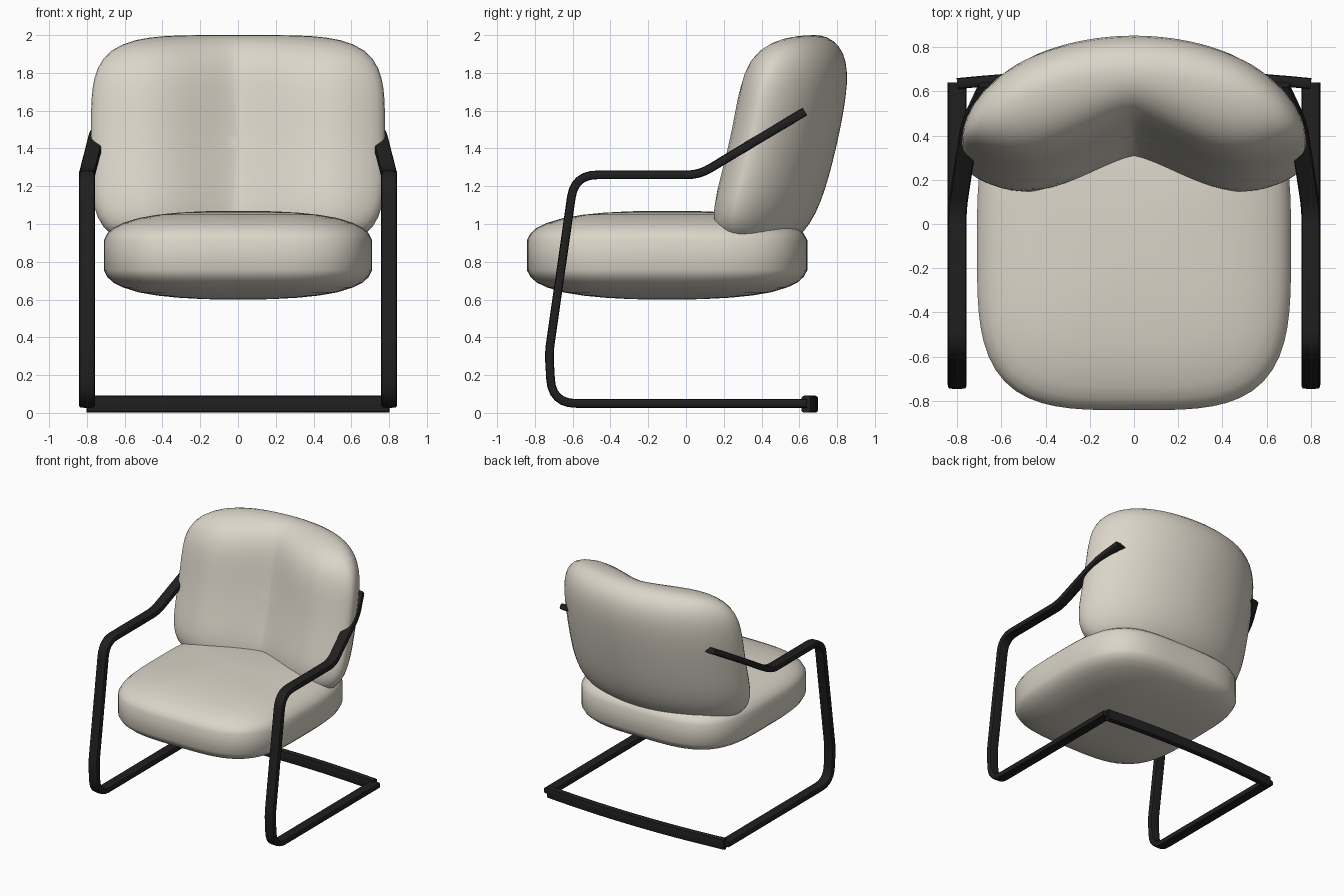
import bpy, bmesh, math
from mathutils import Vector

cube = bpy.data.objects.get("Cube")
if cube:
    bpy.data.objects.remove(cube, do_unlink=True)


def material(name, color, rough):
    m = bpy.data.materials.new(name)
    m.use_nodes = True
    m.diffuse_color = color
    bsdf = m.node_tree.nodes["Principled BSDF"]
    bsdf.inputs["Base Color"].default_value = color
    bsdf.inputs["Roughness"].default_value = rough
    return m


cream = material("cream upholstery", (0.71, 0.665, 0.58, 1), 0.8)
black = material("black metal", (0.014, 0.014, 0.014, 1), 0.5)


def finish(bm, name, mat, angle):
    bmesh.ops.recalc_face_normals(bm, faces=bm.faces)
    mesh = bpy.data.meshes.new(name)
    bm.to_mesh(mesh)
    bm.free()
    mesh.materials.append(mat)
    ob = bpy.data.objects.new(name, mesh)
    bpy.context.collection.objects.link(ob)
    bpy.ops.object.select_all(action='DESELECT')
    ob.select_set(True)
    bpy.context.view_layer.objects.active = ob
    bpy.ops.object.shade_smooth_by_angle(angle=math.radians(angle))
    return ob


def bridge(bm, rings):
    """Join consecutive closed loops of vertices with quads."""
    for a, b in zip(rings, rings[1:]):
        n = len(a)
        for i in range(n):
            j = (i + 1) % n
            bm.faces.new((a[i], a[j], b[j], b[i]))


def squircle(count, power):
    """Unit rounded square."""
    pts = []
    for i in range(count):
        t = 2 * math.pi * i / count
        c, s = math.cos(t), math.sin(t)
        r = (abs(c) ** power + abs(s) ** power) ** (-1 / power)
        pts.append((r * c, r * s))
    return pts


def cushion(name, power, layers, place):
    """Pillow made of scaled squircles; place(u, v, depth) gives a position."""
    bm = bmesh.new()
    outline = squircle(80, power)
    rings = [[bm.verts.new(place(s * u, s * v, d)) for u, v in outline]
             for s, d in layers]
    bridge(bm, rings)
    for ring, (s, d) in ((rings[0], layers[0]), (rings[-1], layers[-1])):
        tip = bm.verts.new(place(0, 0, d))
        for i in range(len(ring)):
            bm.faces.new((ring[i], ring[(i + 1) % len(ring)], tip))
    return finish(bm, name, cream, 50)


def rounded_path(points, radius, steps=6):
    """Replace inner corners with smooth bends."""
    pts = [Vector(p) for p in points]
    out = [pts[0]]
    for a, p, b, r in zip(pts, pts[1:], pts[2:], radius):
        start = p + (a - p).normalized() * r
        end = p + (b - p).normalized() * r
        for i in range(steps + 1):
            t = i / steps
            out.append(start * (1 - t) ** 2 + p * 2 * t * (1 - t) + end * t ** 2)
    return out + [pts[-1]]


def sweep(name, path, side, width, thick):
    """Sweep a rounded flat bar, keeping its width along the side axis."""
    bm = bmesh.new()
    side = Vector(side)
    rings = []
    for i, p in enumerate(path):
        before = (p - path[i - 1]).normalized() if i else Vector()
        after = (path[i + 1] - p).normalized() if i + 1 < len(path) else Vector()
        up = (before + after).cross(side).normalized()
        rings.append([bm.verts.new(p + side * u * width / 2 + up * v * thick / 2)
                      for u, v in squircle(16, 5)])
    bridge(bm, rings)
    bm.faces.new(rings[0])
    bm.faces.new(rings[-1])
    return finish(bm, name, black, 40)


# Seat: domed above and below a straight side band
half = [(0.15, 0.235), (0.3, 0.231), (0.45, 0.225), (0.6, 0.214), (0.74, 0.197),
        (0.86, 0.17), (0.93, 0.145), (0.975, 0.115), (1, 0.08)]
cushion("seat", 3.6, half + [(s, -d) for s, d in reversed(half)],
        lambda u, v, d: (0.71 * u, -0.1 + 0.742 * v, 0.835 + d))


# Backrest: evenly curved behind, with a V-shaped hollow in front
def back_place(u, v, d):
    x, z = 0.778 * u, 1.43 + 0.57 * v
    t = z - 1.05
    y = 0.495 + 0.33 * t - 0.14 * t * t - 0.4 * x * x
    if d < 0:
        hollow = 0.195 * math.sin(math.pi / 2 * min(abs(x) / 0.58, 1)) ** 1.3
        y -= (hollow - 0.4 * x * x) * -d / 0.2
    return (x, y + d, z)


scales = [0.08, 0.18, 0.3, 0.42, 0.54, 0.65, 0.75, 0.83, 0.9, 0.95, 0.98, 0.995]
pillow = [(s, 0.2 * math.sqrt(1 - s ** 5)) for s in scales]
cushion("backrest", 4.5,
        pillow + [(1, 0)] + [(s, -d) for s, d in reversed(pillow)], back_place)

# Side frames: floor runner, upright, armrest and back support in one bar
for label, sx in (("left", 1), ("right", -1)):
    points = [(0.80, 0.64, 0.05), (0.80, -0.71, 0.05), (0.80, -0.725, 0.32),
              (0.80, -0.59, 1.26), (0.80, 0.07, 1.26), (0.74, 0.46, 1.495),
              (0.66, 0.63, 1.595)]
    points = [(sx * x, y, z) for x, y, z in points]
    path = rounded_path(points, (0.13, 0.05, 0.12, 0.07, 0.08))
    sweep(label + "_side_frame", path, (1, 0, 0), 0.085, 0.046)

# Rear floor bar, bowed slightly backward
bow = [Vector((0.8 * k / 8, 0.675 - 0.04 * (k / 8) ** 2, 0.046))
       for k in range(-8, 9)]
sweep("rear_floor_bar", bow, (0, 0, 1), 0.09, 0.05)
